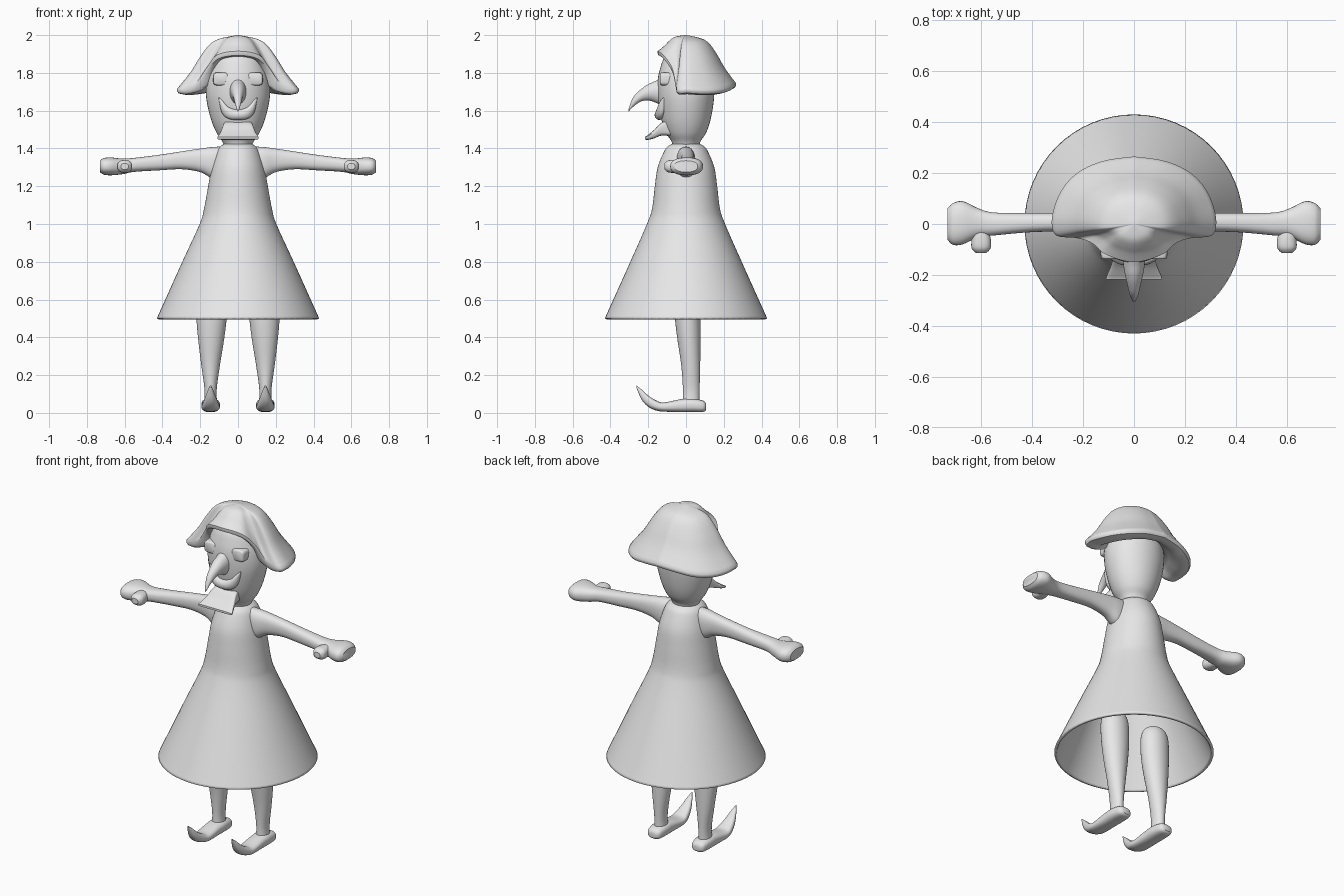
import bpy, bmesh, math

grey = bpy.data.materials.new("plain_grey")
grey.diffuse_color = (0.8, 0.8, 0.8, 1)


def smooth_path(pts, steps=5):
    """Catmull-Rom interpolation through tuples of any length."""
    out = []
    for i in range(len(pts) - 1):
        p0, p1, p2 = pts[max(i - 1, 0)], pts[i], pts[i + 1]
        p3 = pts[min(i + 2, len(pts) - 1)]
        for k in range(steps):
            t = k / steps
            out.append(tuple(
                0.5 * (2 * b + (c - a) * t + (2 * a - 5 * b + 4 * c - d) * t * t
                       + (3 * b - a - 3 * c + d) * t ** 3)
                for a, b, c, d in zip(p0, p1, p2, p3)))
    return out + [pts[-1]]


def skin(name, rings, cap_start=True, cap_end=True):
    """Join closed rings of points into one surface."""
    bm = bmesh.new()
    loops = [[bm.verts.new(p) for p in ring] for ring in rings]
    n = len(loops[0])
    for a, b in zip(loops, loops[1:]):
        for i in range(n):
            j = (i + 1) % n
            bm.faces.new((a[i], a[j], b[j], b[i]))
    if cap_start:
        bm.faces.new(loops[0])
    if cap_end:
        bm.faces.new(loops[-1])
    bmesh.ops.recalc_face_normals(bm, faces=bm.faces)
    mesh = bpy.data.meshes.new(name)
    bm.to_mesh(mesh)
    bm.free()
    mesh.materials.append(grey)
    obj = bpy.data.objects.new(name, mesh)
    bpy.context.collection.objects.link(obj)
    return obj


def loft(name, axis, sections, power=2.0, sides=32, mirror=1, **caps):
    """Sections are (x, y, z, r1, r2): superellipses square to the axis."""
    rings = []
    for x, y, z, r1, r2 in smooth_path(sections):
        ring = []
        for i in range(sides):
            a = 2 * math.pi * i / sides
            c, s = math.cos(a), math.sin(a)
            u = max(r1, .001) * math.copysign(abs(c) ** (2 / power), c)
            v = max(r2, .001) * math.copysign(abs(s) ** (2 / power), s)
            dx, dy, dz = {"x": (0, u, v), "y": (u, 0, v), "z": (u, v, 0)}[axis]
            ring.append((mirror * (x + dx), y + dy, z + dz))
        rings.append(ring)
    return skin(name, rings, **caps)


# Flared dress, open at the hem
dress = loft("dress", "z", [
    (0, 0, 0.50, .43, .43), (0, 0, 0.60, .385, .385), (0, 0, 0.80, .295, .295),
    (0, 0, 1.00, .203, .207), (0, 0, 1.08, .18, .18), (0, 0, 1.20, .158, .165),
    (0, 0, 1.30, .14, .15), (0, 0, 1.38, .115, .118), (0, 0, 1.41, .095, .098),
    (0, 0, 1.425, .07, .07)], sides=64, cap_start=False)
shell = dress.modifiers.new("thickness", "SOLIDIFY")
shell.thickness = 0.015
shell.offset = -1

# Head
loft("head", "z", [
    (0, 0, 1.41, .07, .07), (0, 0, 1.44, .085, .078), (0, 0, 1.48, .112, .105),
    (0, 0, 1.54, .138, .127), (0, 0, 1.62, .16, .143), (0, 0, 1.69, .17, .15),
    (0, 0, 1.76, .165, .15), (0, 0, 1.82, .15, .138), (0, 0, 1.88, .125, .115),
    (0, 0, 1.92, .07, .07)], sides=40)

# Hooked nose
loft("nose", "y", [
    (0, -.12, 1.70, .045, .08), (0, -.16, 1.70, .042, .058),
    (0, -.20, 1.697, .035, .043), (0, -.24, 1.68, .026, .032),
    (0, -.28, 1.645, .016, .025), (0, -.305, 1.60, .004, .006)])

# Crescent moustache
half = [(.102, -.118, 1.665, .005, .006), (.085, -.128, 1.622, .016, .034),
        (.05, -.138, 1.588, .022, .031)]
loft("moustache", "x", [(-s[0],) + s[1:] for s in half]
     + [(0, -.142, 1.578, .024, .027)] + half[::-1])

# Flat beard sweeping forward
loft("beard", "y", [
    (0, -.08, 1.51, .07, .045), (0, -.13, 1.502, .08, .034),
    (0, -.17, 1.475, .093, .022), (0, -.205, 1.457, .108, .012),
    (0, -.218, 1.455, .11, .006)], power=5)

# Wide hat: raised peak in front, drooping brim at the sides and back
brim = [(0, .265, 1.745), (.11, .25, 1.735), (.2, .215, 1.72), (.265, .16, 1.712),
        (.305, .09, 1.71), (.323, .01, 1.715), (.305, -.045, 1.715),
        (.225, -.055, 1.745), (.165, -.075, 1.83), (.11, -.12, 1.895), (0, -.15, 1.915)]
rim = smooth_path(brim + [(-x, y, z) for x, y, z in brim[-2::-1]])[:-1]
crown = smooth_path([(.02, 0), (.31, .07), (.47, .18), (.625, .41), (.78, .69), (1, 1)], 4)
hat_rings = [[(x * u, y * u, 2 - (2 - z) * f) for x, y, z in rim] for u, f in crown]
for u, dz in ((1.0, -.012), (.975, -.022), (.88, -.028), (.75, -.02), (.62, .01), (.5, .04)):
    hat_rings.append([(x * u, y * u, z + dz) for x, y, z in rim])
skin("hat", hat_rings)

for side, m in (("left", 1), ("right", -1)):
    # Squarish raised eyes
    loft(side + "_eye", "y", [
        (.09, -.08, 1.768, .042, .036), (.09, -.128, 1.768, .04, .034),
        (.09, -.138, 1.768, .032, .026)], power=4, mirror=m)
    # Outstretched arm ending in a mitten hand
    loft(side + "_arm", "x", [
        (.06, 0, 1.34, .04, .07), (.13, 0, 1.325, .05, .083),
        (.20, .005, 1.337, .042, .062), (.30, .007, 1.337, .037, .047),
        (.42, .005, 1.325, .038, .041), (.55, 0, 1.313, .045, .037),
        (.61, .005, 1.305, .056, .041), (.67, .005, 1.305, .084, .047),
        (.71, 0, 1.305, .082, .044), (.731, 0, 1.305, .062, .03)],
        power=2.4, mirror=m)
    loft(side + "_thumb", "y", [
        (.605, -.01, 1.305, .03, .03), (.60, -.06, 1.305, .038, .034),
        (.60, -.095, 1.305, .037, .031), (.60, -.114, 1.305, .02, .016)],
        power=2.5, mirror=m)
    # Tapered leg
    loft(side + "_leg", "z", [
        (.145, .027, .04, .036, .045), (.145, .028, .12, .032, .044),
        (.145, .025, .25, .049, .050), (.142, .015, .40, .070, .062),
        (.14, .008, .52, .081, .068), (.14, .005, .63, .08, .066),
        (.14, .005, .68, .058, .048), (.14, .005, .70, .015, .015)], mirror=m)
    # Shoe with a curled pointed toe
    loft(side + "_shoe", "y", [
        (.145, .107, .032, .025, .016), (.145, .09, .035, .042, .03),
        (.145, .03, .04, .049, .036), (.145, -.03, .038, .048, .034),
        (.145, -.12, .031, .048, .024), (.145, -.16, .04, .043, .027),
        (.145, -.20, .062, .033, .03), (.145, -.235, .097, .02, .027),
        (.145, -.263, .14, .004, .006)], power=2.6, mirror=m)

# Smooth shading with sharp edges kept
for obj in bpy.context.scene.objects:
    obj.select_set(True)
    bpy.context.view_layer.objects.active = obj
bpy.ops.object.shade_smooth_by_angle(angle=math.radians(40))
